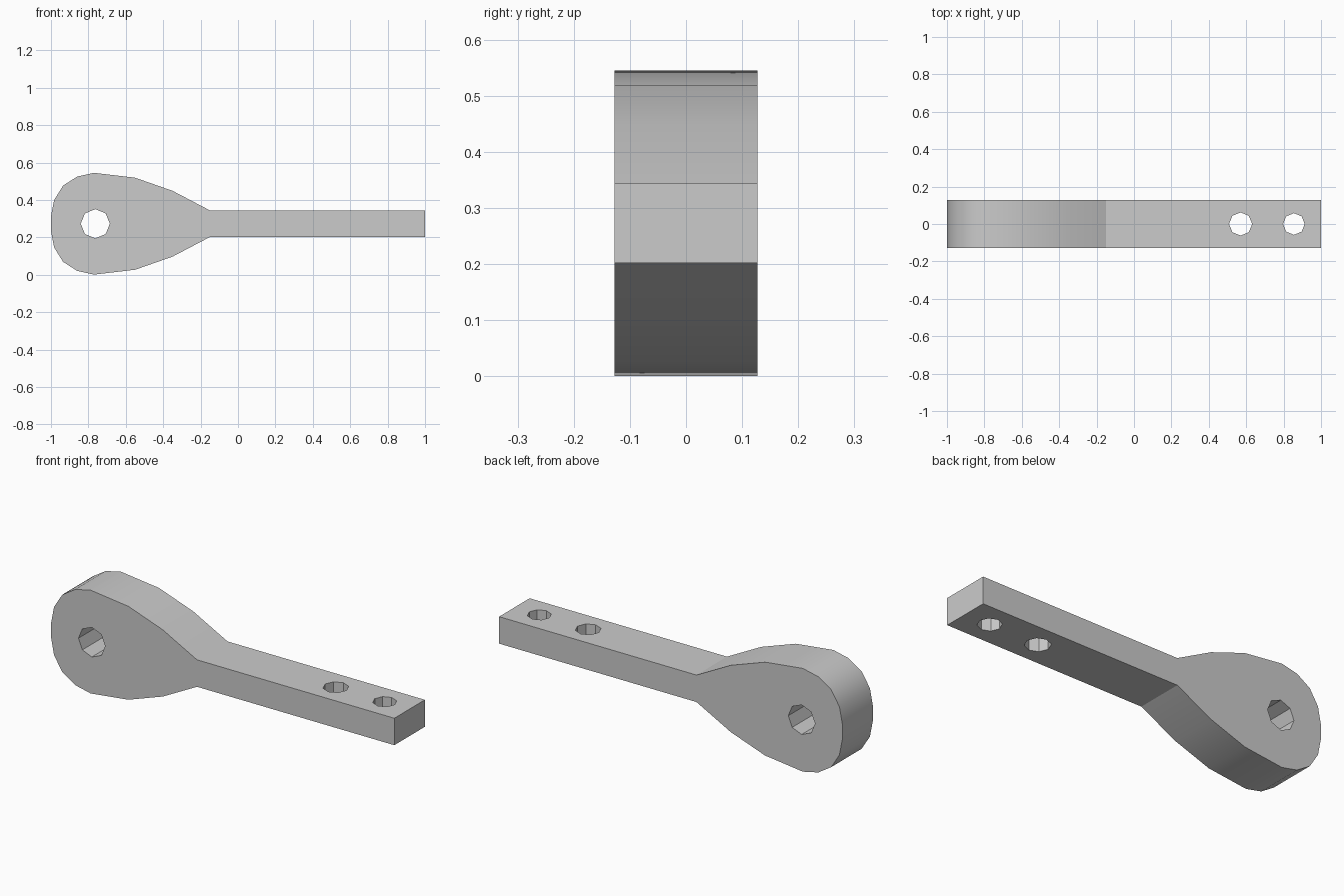
import bpy, bmesh, math

cube = bpy.data.objects.get("Cube")
if cube:
    bpy.data.objects.remove(cube, do_unlink=True)

MID_Z = 0.273
HALF_DEPTH = 0.127

metal = bpy.data.materials.new("light_grey")
metal.use_nodes = True
grey = (0.6, 0.6, 0.6, 1)
metal.diffuse_color = grey
metal.node_tree.nodes["Principled BSDF"].inputs["Base Color"].default_value = grey


def link_mesh(name, bm):
    bmesh.ops.recalc_face_normals(bm, faces=bm.faces)
    mesh = bpy.data.meshes.new(name)
    bm.to_mesh(mesh)
    bm.free()
    mesh.materials.append(metal)
    obj = bpy.data.objects.new(name, mesh)
    bpy.context.scene.collection.objects.link(obj)
    return obj


def hole_cutter(name, location, radius, rotation=(0, 0, 0)):
    bm = bmesh.new()
    bmesh.ops.create_cone(bm, cap_ends=True, segments=8,
                          radius1=radius, radius2=radius, depth=0.6)
    obj = link_mesh(name, bm)
    obj.location, obj.rotation_euler = location, rotation
    obj.hide_render = True
    return obj


# Upper half of the outline as x and height above the centre line
half = [(1.0, 0.071), (-0.15, 0.071), (-0.35, 0.176), (-0.55, 0.246),
        (-0.77, 0.272), (-0.86, 0.252), (-0.935, 0.204), (-0.983, 0.127),
        (-1.0, 0.04)]
outline = half + [(x, -h) for x, h in reversed(half)]

# Teardrop head and straight shank, extruded through the depth
bm = bmesh.new()
face = bm.faces.new([bm.verts.new((x, -HALF_DEPTH, MID_Z + h)) for x, h in outline])
side = bmesh.ops.extrude_face_region(bm, geom=[face])
verts = [v for v in side["geom"] if isinstance(v, bmesh.types.BMVert)]
bmesh.ops.translate(bm, verts=verts, vec=(0, 2 * HALF_DEPTH, 0))
arm = link_mesh("lever_arm", bm)

# Pivot hole through the head and two bolt holes through the shank
cutters = [
    hole_cutter("pivot_hole", (-0.763, 0, MID_Z), 0.078, (math.pi / 2, 0, 0)),
    hole_cutter("inner_bolt_hole", (0.57, 0, MID_Z), 0.062),
    hole_cutter("outer_bolt_hole", (0.855, 0, MID_Z), 0.058),
]
bpy.context.view_layer.update()
bpy.ops.object.select_all(action='DESELECT')
arm.select_set(True)
bpy.context.view_layer.objects.active = arm
for cutter in cutters:
    mod = arm.modifiers.new(cutter.name, 'BOOLEAN')
    mod.operation, mod.solver, mod.object = 'DIFFERENCE', 'EXACT', cutter
    bpy.ops.object.modifier_apply(modifier=mod.name)
for cutter in cutters:
    bpy.data.objects.remove(cutter, do_unlink=True)

# Rounded head, crisp neck and faceted holes
bpy.ops.object.shade_smooth_by_angle(angle=math.radians(26.5))
